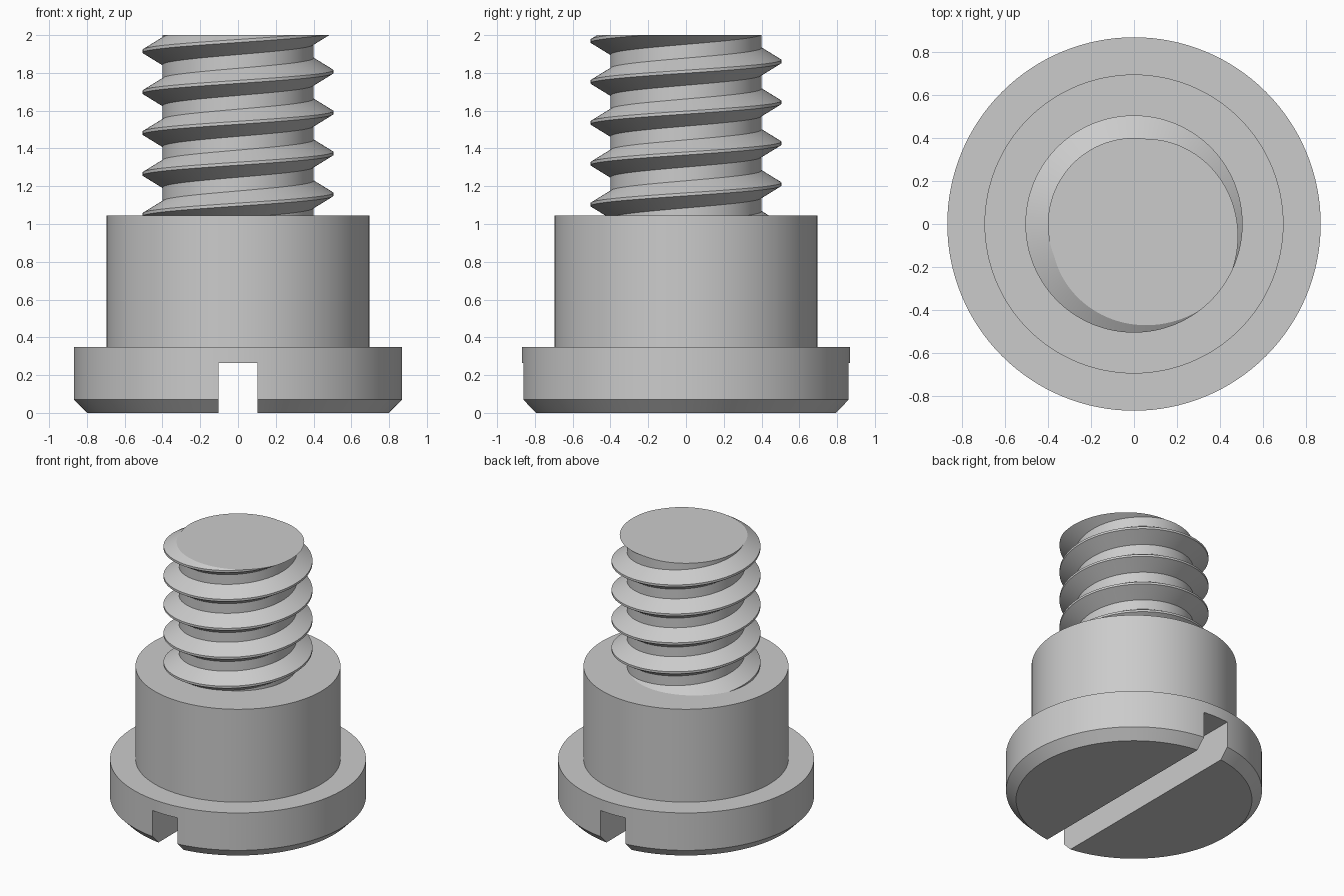
import bpy, bmesh, math
from mathutils import Vector

if "Cube" in bpy.data.objects:
    bpy.data.objects.remove(bpy.data.objects["Cube"], do_unlink=True)

SEGMENTS = 128

steel = bpy.data.materials.new("grey_steel")
steel.use_nodes = True
grey = (0.6, 0.6, 0.6, 1)
steel.diffuse_color = grey
steel.node_tree.nodes["Principled BSDF"].inputs["Base Color"].default_value = grey


def make_object(name, bm):
    bmesh.ops.recalc_face_normals(bm, faces=bm.faces[:])
    mesh = bpy.data.meshes.new(name)
    bm.to_mesh(mesh)
    bm.free()
    mesh.materials.append(steel)
    obj = bpy.data.objects.new(name, mesh)
    bpy.context.collection.objects.link(obj)
    return obj


def activate(obj):
    bpy.ops.object.select_all(action="DESELECT")
    obj.select_set(True)
    bpy.context.view_layer.objects.active = obj


def lathe(name, profile):
    """Revolve (radius, height) points around z; the ends close as flat caps."""
    bm = bmesh.new()
    rings = []
    for r, z in profile:
        angles = [math.tau * i / SEGMENTS for i in range(SEGMENTS)]
        rings.append([bm.verts.new((r * math.cos(a), r * math.sin(a), z)) for a in angles])
    for low, high in zip(rings, rings[1:]):
        for i in range(SEGMENTS):
            j = (i + 1) % SEGMENTS
            bm.faces.new((low[i], low[j], high[j], high[i]))
    bm.faces.new(rings[0])
    bm.faces.new(rings[-1])
    return make_object(name, bm)


def threaded_shaft(name, root, crest, pitch, start, bottom, top):
    """Sweep one thread pitch along a right-handed helix, then trim both ends flat."""
    half_base, half_crest = 0.072, 0.008
    section = [(root, -half_base), (crest, -half_crest), (crest, half_crest),
               (root, half_base), (root, pitch - half_base)]
    turns = math.ceil((top - bottom) / pitch) + 3
    bm = bmesh.new()
    previous = None
    for i in range(turns * SEGMENTS + 1):
        a = math.tau * i / SEGMENTS
        rise = start + pitch * i / SEGMENTS
        row = [bm.verts.new((r * math.cos(a), r * math.sin(a), rise + z)) for r, z in section]
        if previous:
            for k in range(len(section) - 1):
                bm.faces.new((previous[k], row[k], row[k + 1], previous[k + 1]))
        previous = row
    bmesh.ops.remove_doubles(bm, verts=bm.verts[:], dist=0.0001)
    for height, direction in ((bottom, -1), (top, 1)):
        geom = bm.verts[:] + bm.edges[:] + bm.faces[:]
        cut = bmesh.ops.bisect_plane(bm, geom=geom, plane_co=Vector((0, 0, height)),
                                     plane_no=Vector((0, 0, direction)), clear_outer=True)
        rim = [e for e in cut["geom_cut"] if isinstance(e, bmesh.types.BMEdge)]
        bmesh.ops.holes_fill(bm, edges=rim, sides=0)
    return make_object(name, bm)


# Chamfered head with the shoulder above it
body = lathe("head_and_shoulder", [(0.8, 0), (0.868, 0.07), (0.868, 0.35),
                                   (0.695, 0.35), (0.695, 1.045)])

# Driver slot across the head, front to back
bm = bmesh.new()
bmesh.ops.create_cube(bm, size=1)
bmesh.ops.scale(bm, vec=(0.206, 3, 0.53), verts=bm.verts[:])
cutter = make_object("slot_cutter", bm)
cutter.hide_render = True
slot = body.modifiers.new("slot", "BOOLEAN")
slot.operation = "DIFFERENCE"
slot.solver = "EXACT"
slot.object = cutter
activate(body)
bpy.ops.object.modifier_apply(modifier=slot.name)
bpy.data.objects.remove(cutter, do_unlink=True)

# Threaded shaft rising out of the shoulder
PITCH = 0.2165
shaft = threaded_shaft("threaded_shaft", 0.4, 0.505, PITCH, 1.157 - 2 * PITCH, 1.0, 2.0)

for obj in (body, shaft):
    activate(obj)
    bpy.ops.object.shade_smooth_by_angle(angle=math.radians(25))
